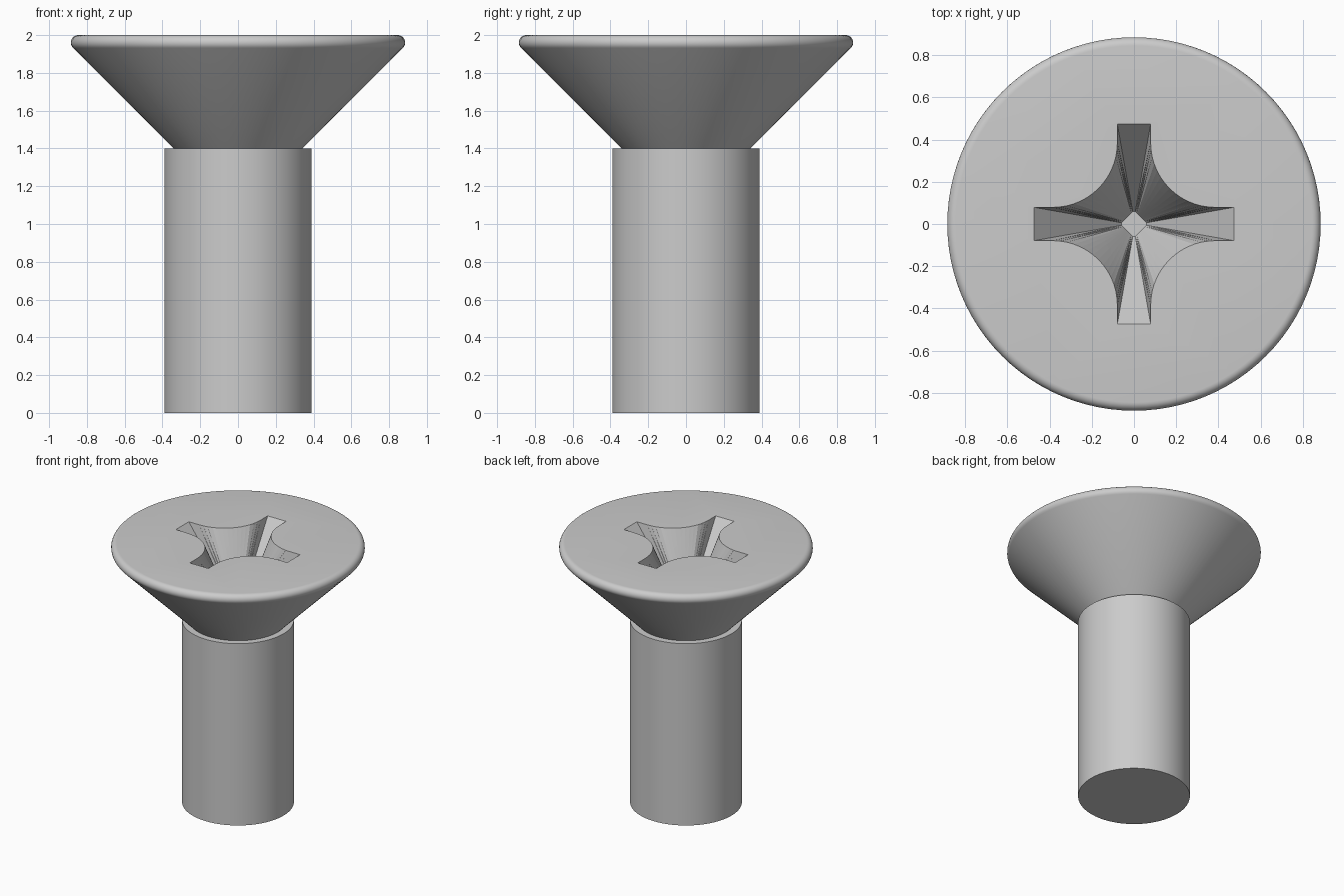
import bpy, bmesh
from math import pi, cos, sin, radians
from mathutils import Vector, Matrix

if "Cube" in bpy.data.objects:
    bpy.data.objects.remove(bpy.data.objects["Cube"])


def make_object(name, bm):
    bmesh.ops.recalc_face_normals(bm, faces=bm.faces)
    mesh = bpy.data.meshes.new(name)
    bm.to_mesh(mesh)
    bm.free()
    obj = bpy.data.objects.new(name, mesh)
    bpy.context.collection.objects.link(obj)
    return obj


def lathe(name, profile, sides=96):
    """Revolve (radius, z) points around z and cap both ends."""
    bm = bmesh.new()
    rings = [[bm.verts.new((r * cos(2 * pi * i / sides), r * sin(2 * pi * i / sides), z))
              for i in range(sides)] for r, z in profile]
    for a, b in zip(rings, rings[1:]):
        for i in range(sides):
            j = (i + 1) % sides
            bm.faces.new((a[i], a[j], b[j], b[i]))
    bm.faces.new(rings[0])
    bm.faces.new(rings[-1])
    return make_object(name, bm)


# Shank, conical head and rounded rim as one solid of revolution
rim_r, rim_z, fillet = 0.845, 1.96, 0.04
rim = [(rim_r + fillet * cos(radians(a)), rim_z + fillet * sin(radians(a)))
       for a in [-45 + 135 * k / 10 for k in range(11)]]
screw = lathe("screw_body", [(0.39, 0), (0.39, 1.4), (0.341, 1.4)] + rim)

# Cross recess: one quarter of the outline at the top and at the floor
half_w, reach, c, steps = 0.079, 0.474, 0.385, 14
arc = [Vector((c - (c - half_w) * sin(t), c - (c - half_w) * cos(t)))
       for t in [pi / 2 * k / steps for k in range(steps + 1)]]
top_quarter = [Vector((reach, -half_w)), Vector((reach, half_w))] + arc
tip_a, tip_b = Vector((0.06, 0.006)), Vector((0.006, 0.06))
floor_quarter = [Vector((0.06, -0.006)), tip_a]
floor_quarter += [tip_a.lerp(tip_b, (k + 1) / (steps + 2)) for k in range(steps + 1)]


def ring(quarter):
    return [Matrix.Rotation(q * pi / 2, 2) @ p for q in range(4) for p in quarter]


depth, over = 0.47, 0.02
bm = bmesh.new()
upper, lower = [], []
for t, f in zip(ring(top_quarter), ring(floor_quarter)):
    o = t + (t - f) * over / depth          # continue the slope above the head
    upper.append(bm.verts.new((o.x, o.y, 2 + over)))
    lower.append(bm.verts.new((f.x, f.y, 2 - depth)))
n = len(upper)
walls = [bm.faces.new((lower[i], lower[(i + 1) % n], upper[(i + 1) % n], upper[i]))
         for i in range(n)]
bm.faces.new(upper)
bm.faces.new(lower)
bmesh.ops.triangulate(bm, faces=walls)
cutter = make_object("recess_cutter", bm)
cutter.hide_render = True

# Cut the recess, then smooth the round surfaces
mod = screw.modifiers.new("recess", 'BOOLEAN')
mod.operation = 'DIFFERENCE'
mod.solver = 'EXACT'
mod.object = cutter
bpy.context.view_layer.objects.active = screw
screw.select_set(True)
bpy.ops.object.modifier_apply(modifier=mod.name)
bpy.data.objects.remove(cutter)
bpy.ops.object.shade_smooth_by_angle(angle=radians(25))
